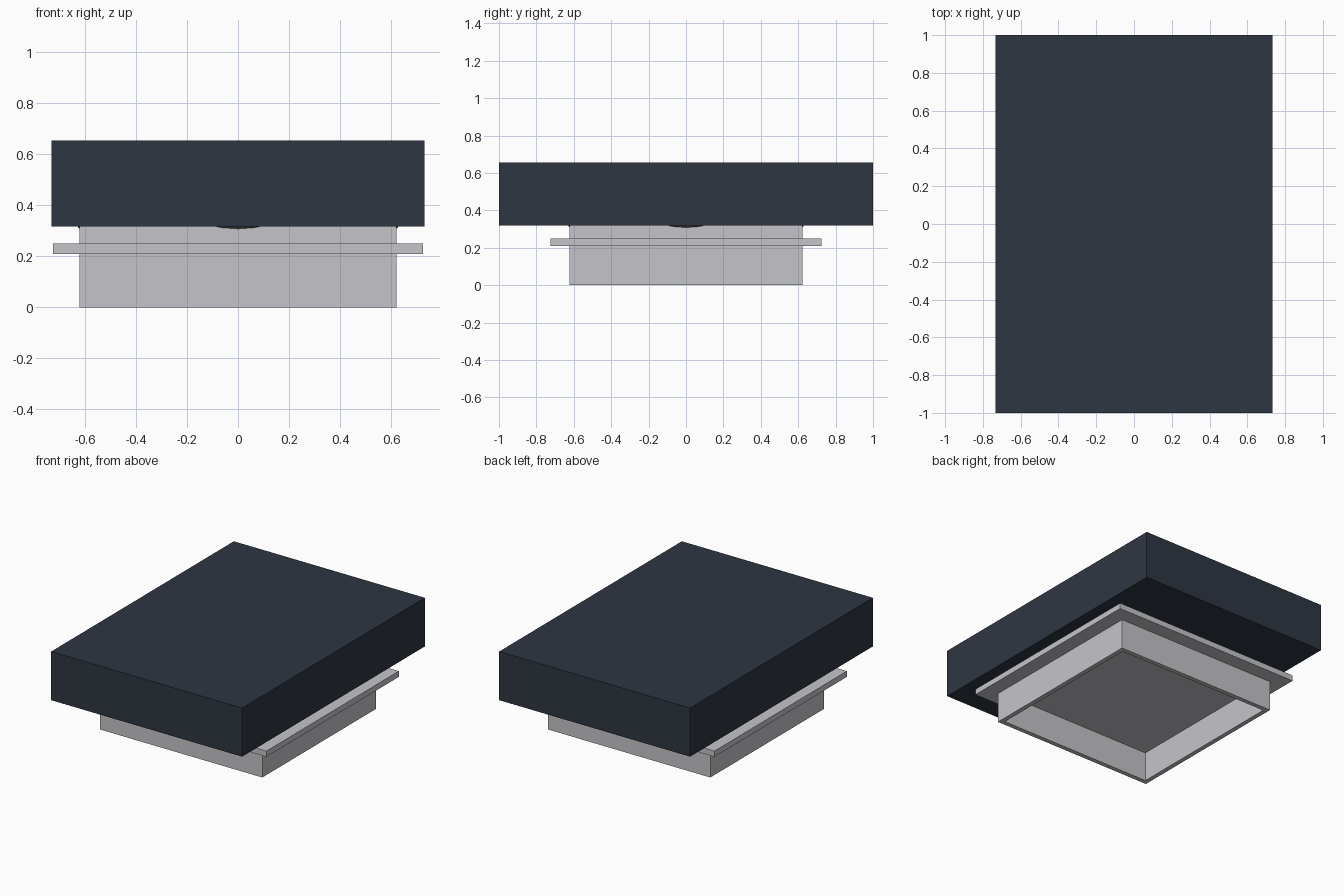
import bpy
import bmesh
from mathutils import Matrix

default = bpy.data.objects.get("Cube")
if default:
    bpy.data.objects.remove(default, do_unlink=True)


def material(name, rgb):
    mat = bpy.data.materials.new(name)
    mat.use_nodes = True
    mat.diffuse_color = (*rgb, 1)
    mat.node_tree.nodes["Principled BSDF"].inputs["Base Color"].default_value = (*rgb, 1)
    return mat


def finish(name, bm, mat):
    mesh = bpy.data.meshes.new(name)
    bm.to_mesh(mesh)
    bm.free()
    mesh.materials.append(mat)
    obj = bpy.data.objects.new(name, mesh)
    bpy.context.collection.objects.link(obj)
    return obj


def box(half_x, half_y, low, high):
    bm = bmesh.new()
    place = Matrix.Translation((0, 0, (low + high) / 2)) @ Matrix.Diagonal(
        (2 * half_x, 2 * half_y, high - low, 1))
    bmesh.ops.create_cube(bm, size=1, matrix=place)
    return bm


navy = material("dark navy", (0.027, 0.037, 0.053))
grey = material("light grey", (0.56, 0.56, 0.59))
charcoal = material("charcoal", (0.07, 0.07, 0.075))

# Housing slab
finish("housing", box(0.732, 1.0, 0.318, 0.655), navy)

# Square collar with a recess in its underside
bm = box(0.622, 0.622, 0, 0.325)
bottom = min(bm.faces, key=lambda f: f.calc_center_median().z)
bmesh.ops.inset_region(bm, faces=[bottom], thickness=0.045)
recess = bmesh.ops.extrude_face_region(bm, geom=[bottom])["geom"]
bmesh.ops.translate(bm, vec=(0, 0, 0.205),
                    verts=[v for v in recess if isinstance(v, bmesh.types.BMVert)])
if bottom.is_valid:
    bmesh.ops.delete(bm, geom=[bottom], context="FACES_ONLY")
bmesh.ops.recalc_face_normals(bm, faces=bm.faces)
finish("collar", bm, grey)

# Mounting flange around the collar
finish("flange", box(0.725, 0.725, 0.21, 0.25), grey)

# Round disc whose rim just shows between collar and housing
bm = bmesh.new()
bmesh.ops.create_cone(bm, cap_ends=True, segments=64, radius1=0.619, radius2=0.634,
                      depth=0.02, matrix=Matrix.Translation((0, 0, 0.314)))
finish("rotor_disc", bm, charcoal)
